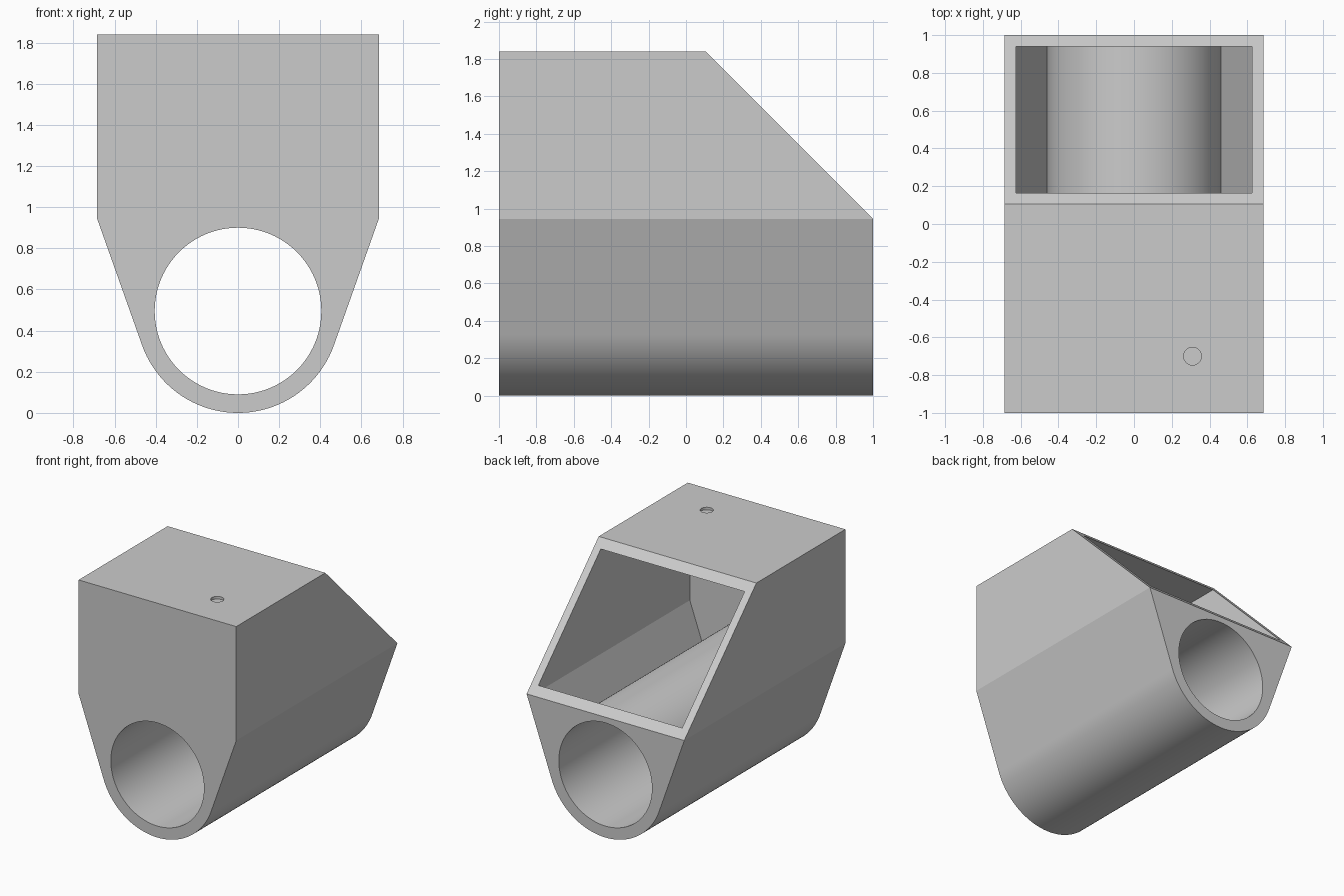
import bpy, bmesh
from math import sin, cos, pi, radians, acos, atan2, hypot
from mathutils import Matrix

if "Cube" in bpy.data.objects:
    bpy.data.objects.remove(bpy.data.objects["Cube"], do_unlink=True)

HALF_W, TOP, SHOULDER, WALL = 0.685, 1.84, 0.945, 0.06
CZ, R_OUT, R_TUBE, R_BORE = 0.495, 0.495, 0.46, 0.405

grey = bpy.data.materials.new("plain grey")
grey.use_nodes = True
grey.diffuse_color = (0.6, 0.6, 0.6, 1)
grey.node_tree.nodes["Principled BSDF"].inputs["Base Color"].default_value = (0.6, 0.6, 0.6, 1)


def prism(name, points, start, end, place):
    """Extrude a closed outline from start to end; place maps (a, b, depth) to xyz."""
    bm = bmesh.new()
    face = bm.faces.new([bm.verts.new(place(a, b, start)) for a, b in points])
    new = bmesh.ops.extrude_face_region(bm, geom=[face])["geom"]
    for v in new:
        if isinstance(v, bmesh.types.BMVert):
            a = v.co
            v.co = a + place(0, 0, end) - place(0, 0, start)
    bmesh.ops.recalc_face_normals(bm, faces=bm.faces)
    mesh = bpy.data.meshes.new(name)
    bm.to_mesh(mesh)
    bm.free()
    mesh.materials.append(grey)
    obj = bpy.data.objects.new(name, mesh)
    bpy.context.collection.objects.link(obj)
    return obj


def along_y(a, b, d):
    return Matrix.Translation((a, d, b)).translation


def along_x(a, b, d):
    return Matrix.Translation((d, a, b)).translation


def along_z(a, b, d):
    return Matrix.Translation((a, b, d)).translation


def arc(cx, cy, r, a0, a1, n):
    return [(cx + r * cos(a0 + (a1 - a0) * i / n), cy + r * sin(a0 + (a1 - a0) * i / n))
            for i in range(n + 1)]


def circle(cx, cy, r, n):
    return arc(cx, cy, r, 0, 2 * pi, n)[:-1]


# Direction in which the sloping side walls face, tangent to the rounded bottom
rise = SHOULDER - CZ
tilt = atan2(rise, HALF_W) - acos(R_OUT / hypot(HALF_W, rise))

# Solid housing with rounded belly
outline = arc(0, CZ, R_OUT, pi - tilt, 2 * pi + tilt, 64)
outline += [(HALF_W, SHOULDER), (HALF_W, TOP), (-HALF_W, TOP), (-HALF_W, SHOULDER)]
housing = prism("housing", outline, -1, 1, along_y)

# Sloped back cut
slope = prism("slope_cutter", [(0.005, 1.94), (1.1, 0.845), (1.1, 1.94)], -1, 1, along_x)

# Inner chamber, its floor arching over the tube
inner_w = HALF_W - WALL
gap = R_OUT - WALL
meet = tilt + acos(gap / R_TUBE)
knee = CZ + (gap - inner_w * cos(tilt)) / sin(tilt)
room = arc(0, CZ, R_TUBE, pi - meet, meet, 64)
room += [(inner_w, knee), (inner_w, TOP - WALL), (-inner_w, TOP - WALL), (-inner_w, knee)]
chamber = prism("chamber_cutter", room, -0.94, 0.94, along_y)

# Round bore through the tube, and the small pin recess in the roof
bore = prism("bore_cutter", circle(0, CZ, R_BORE, 96), -1.1, 1.1, along_y)
recess = prism("recess_cutter", circle(0.31, -0.7, 0.047, 32), TOP - 0.02, TOP + 0.1, along_z)

bpy.context.view_layer.objects.active = housing
housing.select_set(True)
for cutter in (slope, chamber, bore, recess):
    cutter.hide_render = True
    cut = housing.modifiers.new(cutter.name, "BOOLEAN")
    cut.operation, cut.solver, cut.object = "DIFFERENCE", "EXACT", cutter
    bpy.ops.object.modifier_apply(modifier=cut.name)
    bpy.data.objects.remove(cutter, do_unlink=True)

bpy.ops.object.shade_smooth_by_angle(angle=radians(15))
